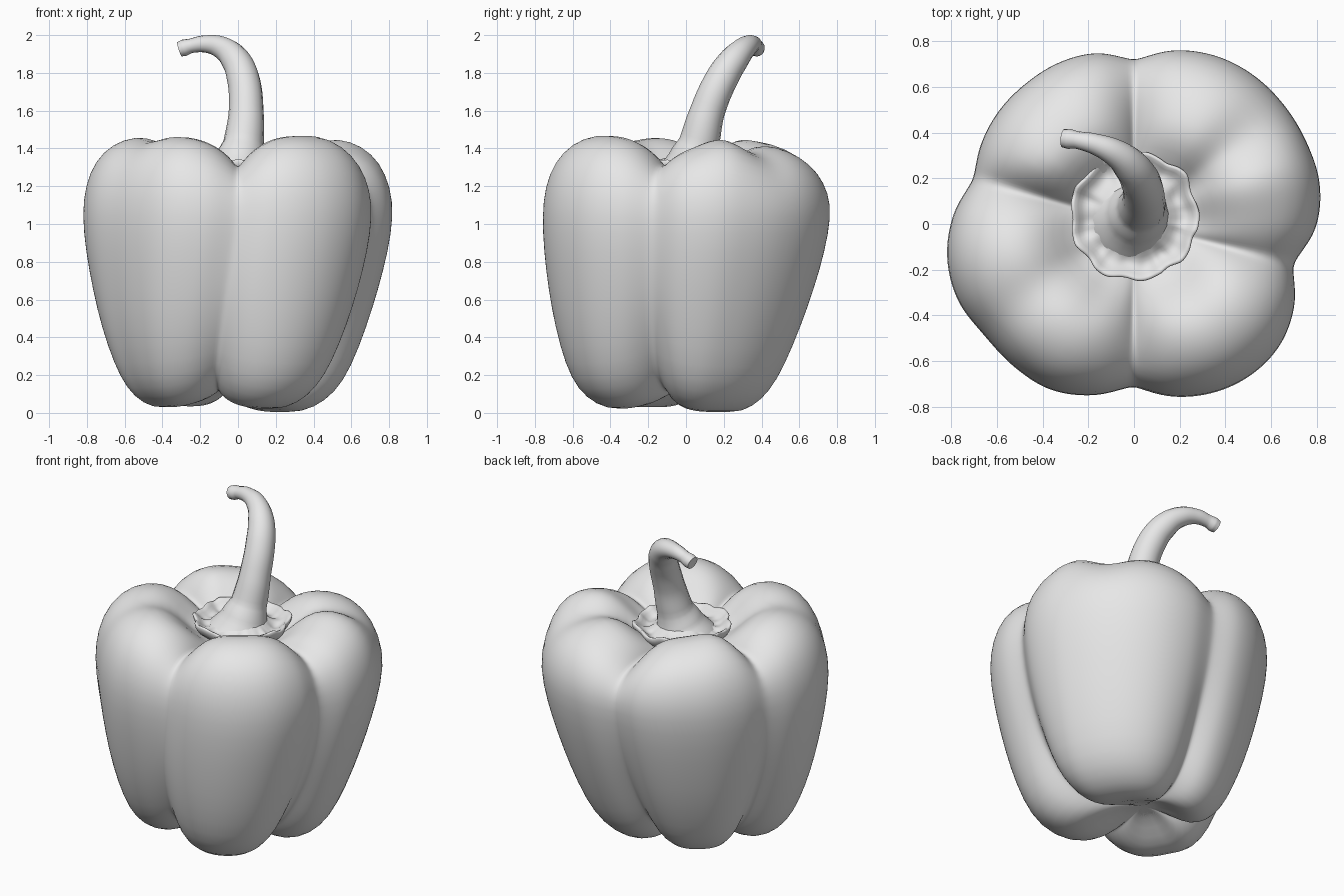
import bpy, bmesh, math, random
from mathutils import Vector

random.seed(4)
cube = bpy.data.objects.get("Cube")
if cube:
    bpy.data.objects.remove(cube)

grey = bpy.data.materials.new("plain_grey")
grey.use_nodes = True
grey.diffuse_color = (0.8, 0.8, 0.8, 1)
grey.node_tree.nodes["Principled BSDF"].inputs["Base Color"].default_value = (0.8, 0.8, 0.8, 1)


def finish(obj, levels=0):
    """Assign the colour, smooth the shading and optionally subdivide."""
    obj.data.materials.append(grey)
    for poly in obj.data.polygons:
        poly.use_smooth = True
    if levels:
        mod = obj.modifiers.new("smooth", 'SUBSURF')
        mod.levels = mod.render_levels = levels


def lathe(name, point, rows, columns):
    """Closed surface from point(row, angle); the first and last rows are poles."""
    bm = bmesh.new()
    bottom = bm.verts.new(point(0, 0))
    top = bm.verts.new(point(rows - 1, 0))
    rings = [[bm.verts.new(point(r, math.tau * c / columns)) for c in range(columns)]
             for r in range(1, rows - 1)]
    for c in range(columns):
        d = (c + 1) % columns
        bm.faces.new((bottom, rings[0][d], rings[0][c]))
        bm.faces.new((top, rings[-1][c], rings[-1][d]))
        for low, high in zip(rings, rings[1:]):
            bm.faces.new((low[c], low[d], high[d], high[c]))
    mesh = bpy.data.meshes.new(name)
    bm.to_mesh(mesh)
    bm.free()
    obj = bpy.data.objects.new(name, mesh)
    bpy.context.collection.objects.link(obj)
    return obj


# Body: one profile along the lobe crests, one along the creases (radius share, height)
CREST = [(0, .13), (.14, .1), (.3, .03), (.43, -.005), (.56, .02), (.68, .1), (.77, .23),
         (.86, .45), (.925, .65), (.98, .85), (1.013, 1.05), (.993, 1.21), (.93, 1.345),
         (.82, 1.435), (.68, 1.475), (.55, 1.46), (.43, 1.385), (.33, 1.29), (.2, 1.24), (0, 1.23)]
CREASE = [(0, .13), (.11, .13), (.23, .12), (.34, .12), (.47, .14), (.6, .21), (.71, .32),
          (.83, .5), (.92, .68), (.98, .86), (1.01, 1.03), (.99, 1.15), (.92, 1.24),
          (.8, 1.29), (.68, 1.3), (.57, 1.29), (.46, 1.265), (.34, 1.24), (.23, 1.23), (0, 1.23)]
# Widest outline in each lobe: start, end, sharpness, lift of the tip, radii at even steps
LOBES = [(-14, 90, 3.5, 0, (.72, .795, .83, .835, .838, .835, .818, .78, .72)),
         (90, 164, 3, .03, (.72, .765, .778, .775, .77, .755, .73)),
         (164, 270, 3.5, .025, (.73, .79, .828, .836, .813, .812, .808, .768, .71)),
         (270, 346, 2.6, .018, (.71, .77, .812, .833, .827, .785, .718))]
# Shallow dents in the shoulders of the two wide lobes: angle, depth
DENTS = [(4, .025), (37, .07), (214, .03)]


def sample(values, t):
    """Smooth curve through evenly spaced values, t from 0 to 1."""
    last = len(values) - 1
    i = min(int(t * last), last - 1)
    f = t * last - i
    a, b = values[i], values[i + 1]
    ma = (b - values[max(i - 1, 0)]) / 2
    mb = (values[min(i + 2, last)] - a) / 2
    return a + f * (ma + f * (3 * (b - a) - 2 * ma - mb + f * (2 * (a - b) + ma + mb)))


def body_point(row, angle):
    deg = math.degrees(angle)
    if deg >= 346:
        deg -= 360
    for start, end, power, lift, radii in LOBES:
        if start <= deg < end:
            break
    t = (deg - start) / (end - start)
    g = abs(2 * t - 1) ** power
    (r0, z0), (r1, z1) = CREST[row], CREASE[row]
    r = sample(radii, t) * (r0 + (r1 - r0) * g)
    z = z0 + (z1 - z0) * g
    if 0 < row < 7:
        z += lift * (1 - g)
    upper = max(0, min(1, (row - 10) / 4)) * min(1, r / .4)
    for at, depth in DENTS:
        dent = depth * math.exp(-((deg - at) / 13) ** 2)
        z -= dent * upper
        r -= dent * .25 * upper
    # The body twists and leans a little towards its lower end
    lean = max(0, 1 - z)
    core = .06 * lean * max(0, 1 - r / .6)
    angle -= .3 * lean * math.exp(-((deg - 240) / 55) ** 2)
    x, y = r * math.cos(angle), r * math.sin(angle)
    z -= .24 * max(0, y - .25) * upper
    return Vector((x - .03 * lean - core, y - .07 * lean + core, z))


finish(lathe("pepper_body", body_point, len(CREST), 144), 1)

# Calyx: thin ragged collar sitting in the hollow around the stem
COLLAR = [(0, 1.22), (.2, 1.23), (.27, 1.28), (.288, 1.34), (.268, 1.345), (.235, 1.305),
          (.2, 1.295), (.16, 1.32), (.11, 1.36), (0, 1.37)]
SEGMENTS = 56
ragged = [random.uniform(-1, 1) for _ in range(SEGMENTS)]


def collar_point(row, angle):
    r, z = COLLAR[row]
    n = ragged[round(angle / math.tau * SEGMENTS) % SEGMENTS]
    if 2 <= row <= 6:
        r *= 1 + .025 * n + .035 * math.cos(9 * angle)
        z += .014 * n
    return Vector((r * math.cos(angle) + .003, r * math.sin(angle) + .035, z))


finish(lathe("calyx", collar_point, len(COLLAR), SEGMENTS), 1)

# Stem: tapered curve that bends over and ends in a cut knob (x, y, z, radius)
STEM = [(0, .03, 1.26, .19), (.015, .045, 1.34, .14), (.03, .07, 1.43, .107),
        (.043, .115, 1.6, .092), (.025, .195, 1.78, .086), (-.015, .255, 1.87, .077),
        (-.08, .31, 1.93, .061), (-.17, .35, 1.953, .046), (-.25, .368, 1.943, .038),
        (-.285, .373, 1.933, .044), (-.31, .376, 1.925, .04)]
curve = bpy.data.curves.new("stem", 'CURVE')
curve.dimensions = '3D'
curve.bevel_depth = 1
curve.bevel_resolution = 6
curve.resolution_u = 6
curve.use_fill_caps = True
spline = curve.splines.new('BEZIER')
spline.bezier_points.add(len(STEM) - 1)
for bp, (x, y, z, radius) in zip(spline.bezier_points, STEM):
    bp.co = (x, y, z)
    bp.radius = radius
    bp.handle_left_type = bp.handle_right_type = 'AUTO'
stem = bpy.data.objects.new("stem", curve)
bpy.context.collection.objects.link(stem)
bpy.ops.object.select_all(action='DESELECT')
stem.select_set(True)
bpy.context.view_layer.objects.active = stem
bpy.ops.object.convert(target='MESH')
stem = bpy.context.view_layer.objects.active
finish(stem)
bpy.ops.object.shade_smooth_by_angle(angle=math.radians(50))
